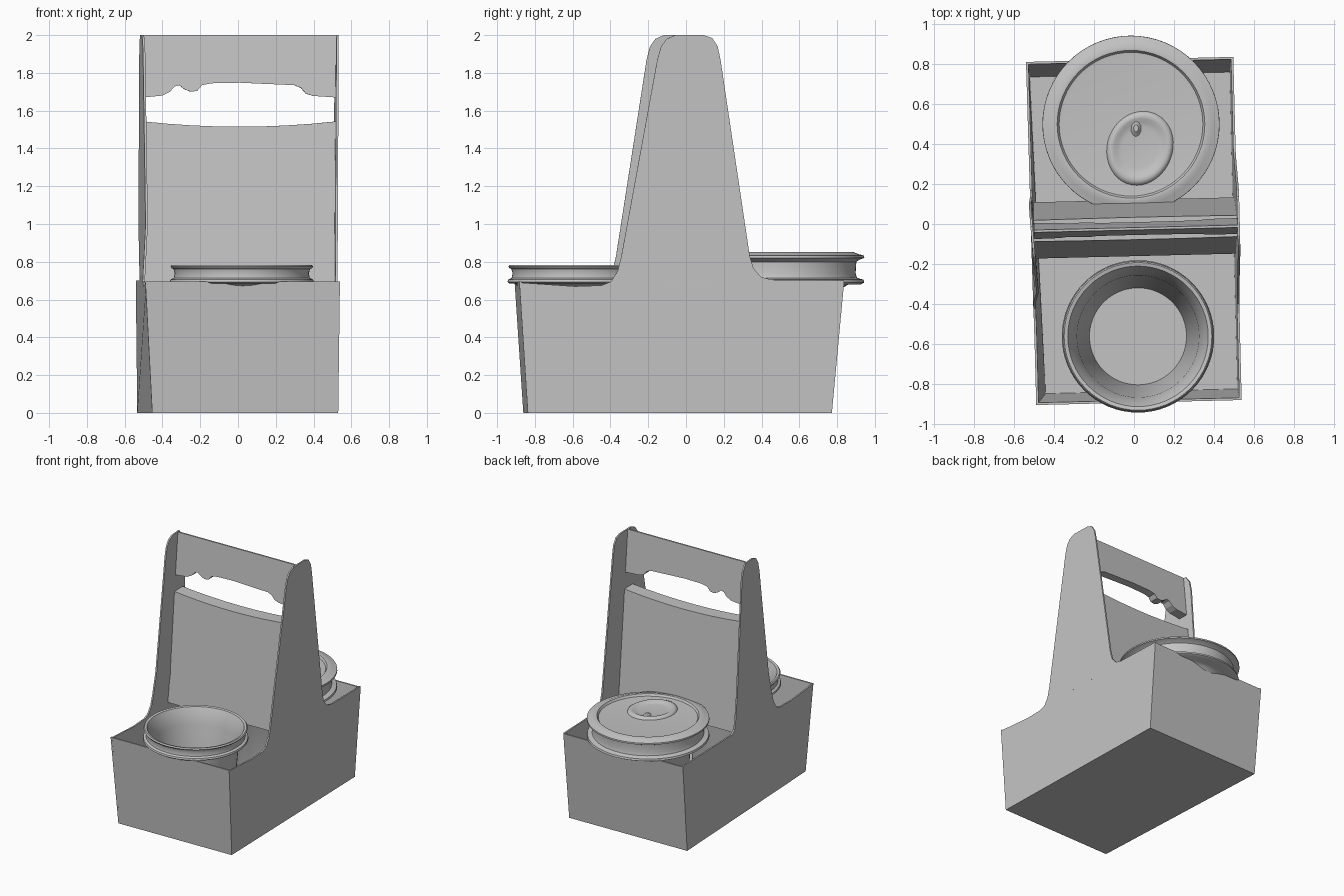
import bpy, bmesh, math
from mathutils import Matrix, Vector

cube = bpy.data.objects.get("Cube")
if cube:
    bpy.data.objects.remove(cube, do_unlink=True)

grey = bpy.data.materials.new("grey_card")
grey.use_nodes = True
COLOUR = (0.55, 0.55, 0.55, 1)
grey.diffuse_color = COLOUR
bsdf = next(n for n in grey.node_tree.nodes if n.type == 'BSDF_PRINCIPLED')
bsdf.inputs["Base Color"].default_value = COLOUR

TWIST = Matrix.Rotation(math.radians(1.4), 4, 'Z')   # the carrier sits slightly turned
T = 0.012                                            # card thickness


def finish(name, bm, smooth=False):
    bmesh.ops.recalc_face_normals(bm, faces=bm.faces)
    me = bpy.data.meshes.new(name)
    bm.to_mesh(me)
    bm.free()
    ob = bpy.data.objects.new(name, me)
    bpy.context.collection.objects.link(ob)
    me.materials.append(grey)
    if smooth:
        bpy.ops.object.select_all(action='DESELECT')
        ob.select_set(True)
        bpy.context.view_layer.objects.active = ob
        bpy.ops.object.shade_smooth_by_angle(angle=math.radians(40))
    return ob


def sheet(name, outline, place, cuts=()):
    """Extrude a 2D outline (u, z) by the card thickness; place(u, z, depth) gives 3D."""
    bm = bmesh.new()
    face = bm.faces.new([bm.verts.new((u, 0, z)) for u, z in outline])
    ext = bmesh.ops.extrude_face_region(bm, geom=[face])
    for v in ext["geom"]:
        if isinstance(v, bmesh.types.BMVert):
            v.co.y = T
    for cut in cuts:
        bmesh.ops.bisect_plane(bm, geom=bm.verts[:] + bm.edges[:] + bm.faces[:],
                               plane_co=(0, 0, cut), plane_no=(0, 0, 1))
    bmesh.ops.triangulate(bm, faces=[f for f in bm.faces if len(f.verts) > 4])
    for v in bm.verts:
        v.co = TWIST @ Vector(place(v.co.x, v.co.z, v.co.y))
    return finish(name, bm)


def left_x(z):
    """Outer x of the +x side: flares a little with height."""
    return .510 + .008 * z / .7 if z < .7 else .518 + .012 * (z - .7) / 1.3


def right_x(y, z):
    """Outer x of the -x side: slightly skewed along y."""
    low = min(z / .7, 1)
    high = min(max(z - .7, 0) / .3, 1)
    return -(.496 + .021 * low) - (.025 - .02 * low + .055 * high) * y


def across(u, y, z):
    """Point between the two sides, u from -1 to 1."""
    return right_x(y, z) + (left_x(z) - right_x(y, z)) * (u + 1) / 2


# Side panels: low box sides rising into the tall tapered handle supports
base = [(-.6, .67), (-.895, .69), (-.85, 0), (.76, 0)]
front_edge = [(-.07, 2), (-.115, 1.98), (-.145, 1.94), (-.165, 1.87), (-.355, .83),
              (-.375, .75), (-.41, .695), (-.46, .675)]
left_back = [(.825, .70), (.44, .705), (.385, .72), (.345, .765), (.325, .83),
             (.17, 1.87), (.155, 1.94), (.125, 1.985), (.08, 2)]
right_back = [(.825, .70), (.18, .70), (.145, .73), (.135, .80), (.085, 1.87),
              (.07, 1.95), (.035, 2)]
sheet("left_side", front_edge + base + left_back,
      lambda u, z, d: (left_x(z) - d, u, z), (.66, 1.0))
sheet("right_side", front_edge + base + right_back,
      lambda u, z, d: (right_x(u, z) + d, u - .035 * max(z - .7, 0) / 1.3, z), (.66, 1.0))


# Sloping end walls and the floor
def end_wall(name, y0, y1, sign):
    def place(u, z, d):
        y = y0 + (y1 - y0) * z / .695
        return (across(u, y, z), y - sign * d, z)
    sheet(name, [(-1, 0), (1, 0), (1, .695), (-1, .695)], place)


end_wall("front_wall", -.85, -.895, -1)
end_wall("back_wall", .76, .825, 1)
sheet("floor", [(-1, -.85), (1, -.85), (1, .76), (-1, .76)],
      lambda u, v, d: (across(u, v, 0), v, d))


# Divider and handle: a thin wedge narrowing upwards, split by the hand opening
def wedge(u, z, d):
    front = -.16 + .1 * (z - .7)
    back = .12 - .106 * (z - .7)
    return (u + .008, front + (back - front) * d / T, z)


grip = [(-.51, 1.67), (-.41, 1.68), (-.37, 1.70), (-.345, 1.728), (-.32, 1.735), (-.295, 1.715),
        (-.26, 1.70), (-.225, 1.705), (-.20, 1.735), (-.15, 1.745), (0, 1.748), (.29, 1.735),
        (.325, 1.72), (.35, 1.69), (.39, 1.678), (.51, 1.67), (.51, 2), (-.51, 2)]
lower = [(.51, .69), (-.51, .69)]
lower += [(x, 1.515 + .028 * (x / .51) ** 2) for x in [-.51 + i * .1275 for i in range(9)]]
sheet("divider", lower, wedge)
sheet("handle", grip, wedge)


def lathe(name, profile, centre, tweak=None, steps=64):
    """Turn an (r, z) profile about a vertical axis."""
    bm = bmesh.new()
    vs = [bm.verts.new((r, 0, z)) for r, z in profile]
    edges = [bm.edges.new(p) for p in zip(vs, vs[1:])]
    bmesh.ops.spin(bm, geom=vs + edges, cent=(0, 0, 0), axis=(0, 0, 1),
                   angle=math.tau, steps=steps, use_duplicate=False)
    bmesh.ops.remove_doubles(bm, verts=bm.verts, dist=0.0005)
    for v in bm.verts:
        if tweak:
            tweak(v.co)
        v.co += Vector((centre[0], centre[1], 0))
    return finish(name, bm, True)


# Open cup at the front, with a double rim
lathe("front_cup",
      [(0, .02), (.255, .02), (.315, .66), (.345, .685), (.372, .685), (.382, .693), (.378, .706),
       (.360, .714), (.355, .74), (.362, .762), (.372, .766), (.377, .775), (.370, .784),
       (.352, .78), (.332, .74), (.306, .66), (.243, .04), (0, .04)], (.02, -.563))


# Lidded cup at the back, leaning so that it clears the back wall
def lean(co):
    co.y -= .05 * max(1 - co.z / .68, 0)


lathe("back_cup",
      [(0, .02), (.25, .02), (.305, .62), (.335, .665), (.36, .68), (.425, .68), (.444, .69),
       (.440, .705), (.405, .715), (.398, .74), (.402, .80), (.42, .812), (.444, .82),
       (.443, .832), (.41, .842), (.385, .852), (.37, .850), (.36, .834), (.34, .832),
       (0, .832)], (-.015, .50), lean)


# Raised oval well in the lid, with a small tab inside
def oval(co):
    stretch = 1.08 if co.y > 0 else 1.15
    co.x, co.y = co.x + .10 * co.y, co.y * stretch


lathe("lid_well", [(.168, .828), (.162, .842), (.148, .850), (.132, .848), (.115, .838),
                   (.09, .834), (0, .834)], (.03, .385), oval, 40)
bm = bmesh.new()
bmesh.ops.create_cone(bm, cap_ends=True, segments=10, radius1=.028, radius2=.012, depth=.02,
                      matrix=Matrix.Translation((.01, .48, .842)) @ Matrix.Diagonal((1, 1.6, 1, 1)))
finish("lid_tab", bm, True)
